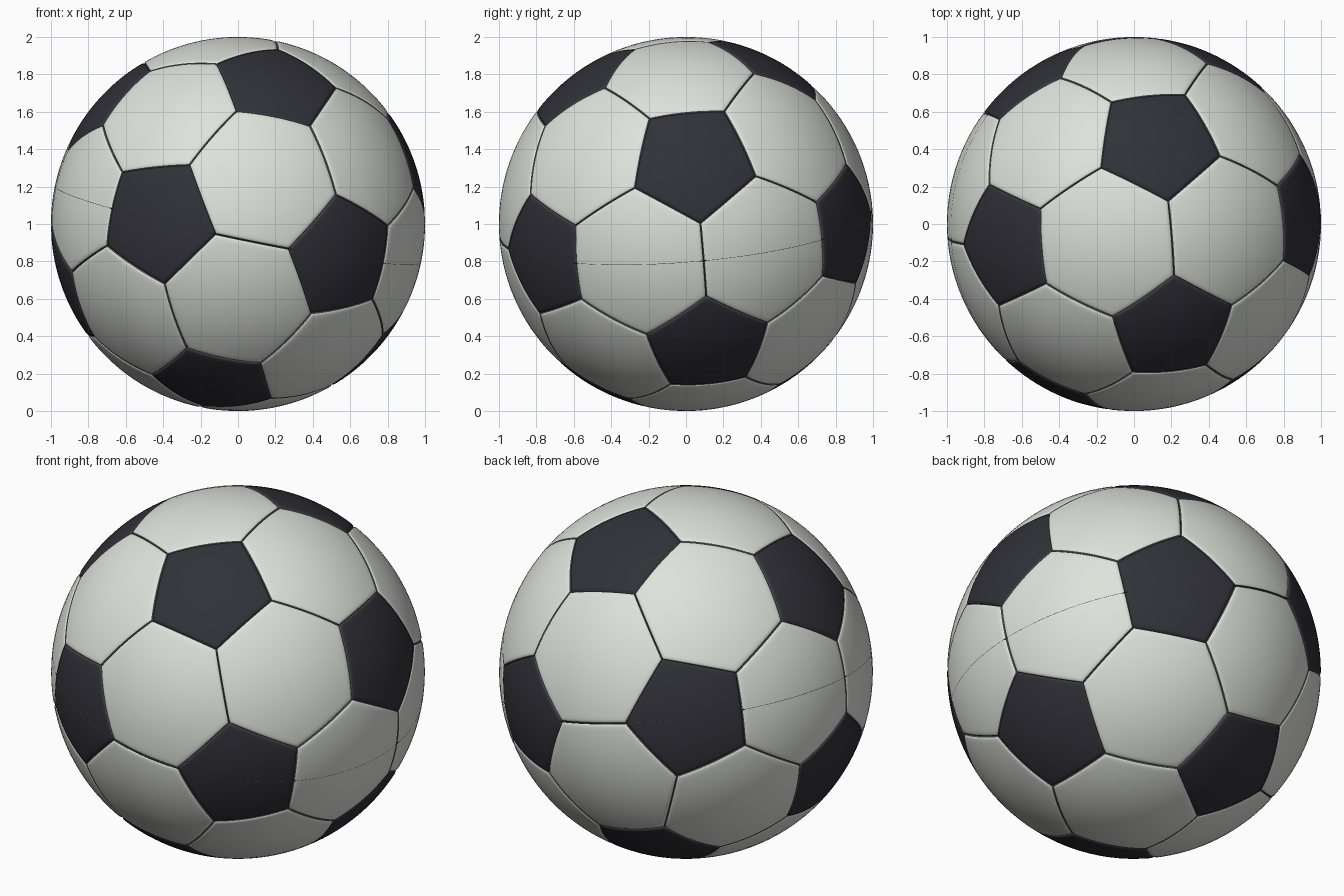
import bpy, math
from itertools import combinations
from mathutils import Vector

cube = bpy.data.objects.get("Cube")
if cube:
    bpy.data.objects.remove(cube)

CENTRE = Vector((0, 0, 1))
PHI = (1 + math.sqrt(5)) / 2

# Tilted frame of the ball: up, side and forward axes made exactly square
up = Vector((0.204, -0.078, 0.976)).normalized()
fwd = Vector((0.079, -0.993, -0.089))
fwd = (fwd - up * fwd.dot(up)).normalized()
side = up.cross(fwd)
if side.x < 0:
    side = -side


def material(name, colour, rough=0.5):
    mat = bpy.data.materials.new(name)
    mat.use_nodes = True
    mat.diffuse_color = (*colour, 1)
    bsdf = mat.node_tree.nodes["Principled BSDF"]
    bsdf.inputs["Base Color"].default_value = (*colour, 1)
    bsdf.inputs["Roughness"].default_value = rough
    return mat


WHITE = material("white", (0.74, 0.76, 0.71))
BLACK = material("black", (0.030, 0.030, 0.040))
SEAM = material("seam_grey", (0.06, 0.06, 0.06))

# Twelve pentagon centres: the corners of an icosahedron in the tilted frame
tips = []
for a in (-1, 1):
    for b in (-PHI, PHI):
        for w, v, u in ((0, a, b), (a, b, 0), (b, 0, a)):
            tips.append((up * w + side * v + fwd * u).normalized())


def near(p, q):
    return 0.3 < p.dot(q) < 0.6


def ordered(corners):
    """Sort panel corners around their shared centre."""
    mid = sum(corners, Vector()) / len(corners)
    n = mid.normalized()
    x = (corners[0] - mid).normalized()
    y = n.cross(x)
    return sorted(corners, key=lambda c: math.atan2((c - mid).dot(y), (c - mid).dot(x)))


pentagons = [ordered([(2 * p + q) / 3 for q in tips if near(p, q)]) for p in tips]
hexagons = [ordered([(2 * p + q) / 3 for p in t for q in t if p is not q])
            for t in combinations(tips, 3)
            if all(near(p, q) for p, q in combinations(t, 2))]

# Panel section: distance from panel centre, and drop below the ball surface
SECTION = [(i / 8, 0) for i in range(1, 8)] + [
    (0.93, 0), (0.96, 0.001), (0.983, 0.004), (1, 0.012)]
STEPS = 12


def build_panels(name, panels, mat):
    """Join rounded panels, each made of rings that dip into the seam."""
    verts, faces, slots = [], [], []
    for corners in panels:
        mid = sum(corners, Vector()) / len(corners)
        rim = [a.lerp(b, k / STEPS)
               for a, b in zip(corners, corners[1:] + corners[:1])
               for k in range(STEPS)]
        n, base = len(rim), len(verts)
        verts.append(mid.normalized() + CENTRE)
        for t, drop in SECTION:
            verts += [mid.lerp(p, t).normalized() * (1 - drop) + CENTRE for p in rim]
        for i in range(n):
            j = (i + 1) % n
            faces.append((base, base + 1 + i, base + 1 + j))
            slots.append(0)
            for r in range(len(SECTION) - 1):
                lo = base + 1 + r * n
                faces.append((lo + i, lo + n + i, lo + n + j, lo + j))
                slots.append(int(r == len(SECTION) - 2))
    mesh = bpy.data.meshes.new(name)
    mesh.from_pydata(verts, [], faces)
    mesh.materials.append(mat)
    mesh.materials.append(SEAM)
    for poly, slot in zip(mesh.polygons, slots):
        poly.material_index = slot
        poly.use_smooth = True
    obj = bpy.data.objects.new(name, mesh)
    bpy.context.collection.objects.link(obj)
    return obj


build_panels("black_pentagon_panels", pentagons, BLACK)
build_panels("white_hexagon_panels", hexagons, WHITE)

# Hairline join around the middle of the ball
bpy.ops.mesh.primitive_torus_add(
    location=CENTRE, rotation=up.to_track_quat('Z', 'Y').to_euler(),
    major_radius=0.9985, minor_radius=0.002, major_segments=192, minor_segments=6)
line = bpy.context.object
line.name = "middle_join_line"
line.data.materials.append(SEAM)
bpy.ops.object.shade_smooth_by_angle()
